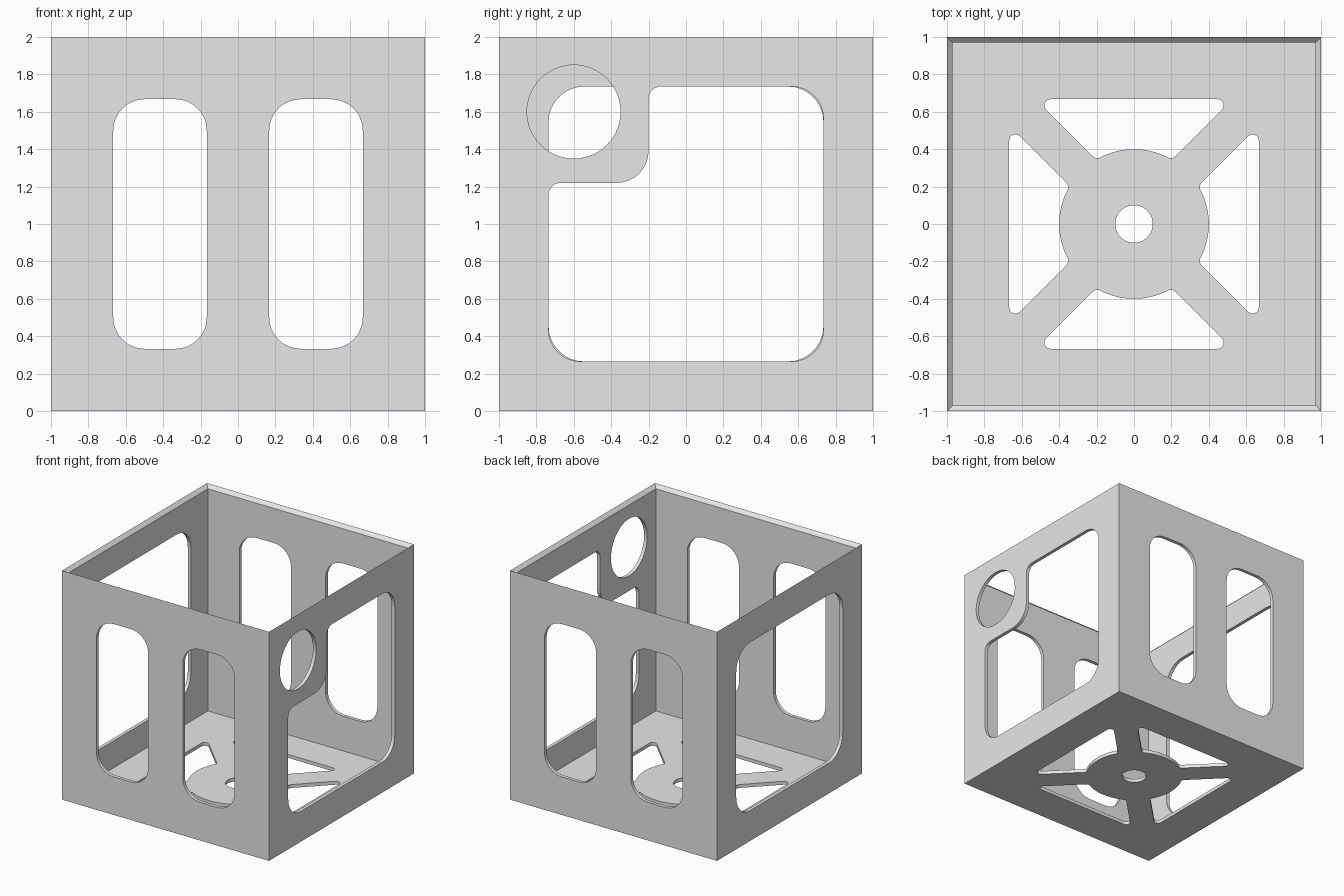
import bpy, bmesh, math
from mathutils import Vector

cube = bpy.data.objects.get("Cube")
if cube:
    bpy.data.objects.remove(cube)

T = 0.03  # sheet thickness

grey = bpy.data.materials.new("plain grey")
grey.use_nodes = True
grey.diffuse_color = (0.8, 0.8, 0.8, 1)
grey.node_tree.nodes["Principled BSDF"].inputs["Base Color"].default_value = (0.8, 0.8, 0.8, 1)


def rounded(corners, steps=8):
    """Closed outline from (u, v, radius) corners, each filleted by its radius."""
    out = []
    for i, (u, v, r) in enumerate(corners):
        p = Vector((u, v))
        if r == 0:
            out.append(p)
            continue
        a = (Vector(corners[i - 1][:2]) - p).normalized()
        b = (Vector(corners[(i + 1) % len(corners)][:2]) - p).normalized()
        half = a.angle(b) / 2
        centre = p + (a + b).normalized() * r / math.sin(half)
        start = p + a * r / math.tan(half) - centre
        end = p + b * r / math.tan(half) - centre
        sweep = math.atan2(start.cross(end), start.dot(end))
        for k in range(steps + 1):
            t = sweep * k / steps
            c, s = math.cos(t), math.sin(t)
            out.append(centre + Vector((c * start.x - s * start.y, s * start.x + c * start.y)))
    return out


def rect(u0, u1, v0, v1, r):
    return rounded([(u0, v0, r), (u1, v0, r), (u1, v1, r), (u0, v1, r)])


def circle(u, v, r, n=64):
    return [Vector((u + r * math.cos(math.tau * k / n), v + r * math.sin(math.tau * k / n)))
            for k in range(n)]


def panel(name, place, holes):
    """Mitred square sheet with holes; place maps (u, v, depth) to the model."""
    bm = bmesh.new()
    layers = []
    for depth in (0, T):
        h = 1 - depth
        border = [Vector(c) for c in ((-h, -h), (h, -h), (h, h), (-h, h))]
        loops, edges = [], []
        for outline in [border] + holes:
            vs = [bm.verts.new(place(p.x, p.y, depth)) for p in outline]
            edges += [bm.edges.new((vs[i - 1], vs[i])) for i in range(len(vs))]
            loops.append(vs)
        bmesh.ops.triangle_fill(bm, edges=edges, use_beauty=True)
        layers.append(loops)
    # mitred rim and hole walls
    for a, b in zip(*layers):
        for i in range(len(a)):
            bm.faces.new((a[i - 1], a[i], b[i], b[i - 1]))
    bmesh.ops.recalc_face_normals(bm, faces=bm.faces)
    mesh = bpy.data.meshes.new(name)
    bm.to_mesh(mesh)
    bm.free()
    mesh.materials.append(grey)
    obj = bpy.data.objects.new(name, mesh)
    bpy.context.collection.objects.link(obj)


# front and back: two tall slots
slots = [rect(u, u + 0.5, -0.667, 0.667, 0.167) for u in (-0.667, 0.167)]
panel("front_wall", lambda u, v, d: (u, d - 1, v + 1), slots)
panel("back_wall", lambda u, v, d: (u, 1 - d, v + 1), slots)

# left wall: one large window
W = 0.735
panel("left_wall", lambda u, v, d: (d - 1, u, v + 1), [rect(-W, W, -W, W, 0.19)])

# right wall: window with a corner tab carrying a round hole
window = rounded([(-W, -W, 0.17), (W, -W, 0.17), (W, W, 0.17),
                  (-0.2, W, 0.065), (-0.2, 0.22, 0.17), (-W, 0.22, 0.065)])
panel("right_wall", lambda u, v, d: (1 - d, u, v + 1), [window, circle(-0.6, 0.6, 0.25)])

# floor: hub with centre hole and four diagonal spokes
hub, gap = 0.4, 0.1414
corner = math.acos(gap / math.sqrt(2) / hub)
theta = math.pi / 4 + math.pi / 2 - corner
edge = [(hub * math.cos(theta), hub * math.sin(theta), 0.033)]
inner = theta + 0.1
span = math.pi - 2 * inner
arc = [(hub * math.cos(inner + span * k / 12), hub * math.sin(inner + span * k / 12), 0)
       for k in range(13)]
mirrored = [(-edge[0][0], edge[0][1], 0.033)]
top = 0.667
cutout = rounded([(top - gap, top, 0.033)] + edge + arc + mirrored + [(gap - top, top, 0.033)])
vents = []
for q in range(4):
    c, s = round(math.cos(q * math.pi / 2)), round(math.sin(q * math.pi / 2))
    vents.append([Vector((c * p.x - s * p.y, s * p.x + c * p.y)) for p in cutout])
panel("floor", lambda u, v, d: (u, v, d), vents + [circle(0, 0, 0.1)])
